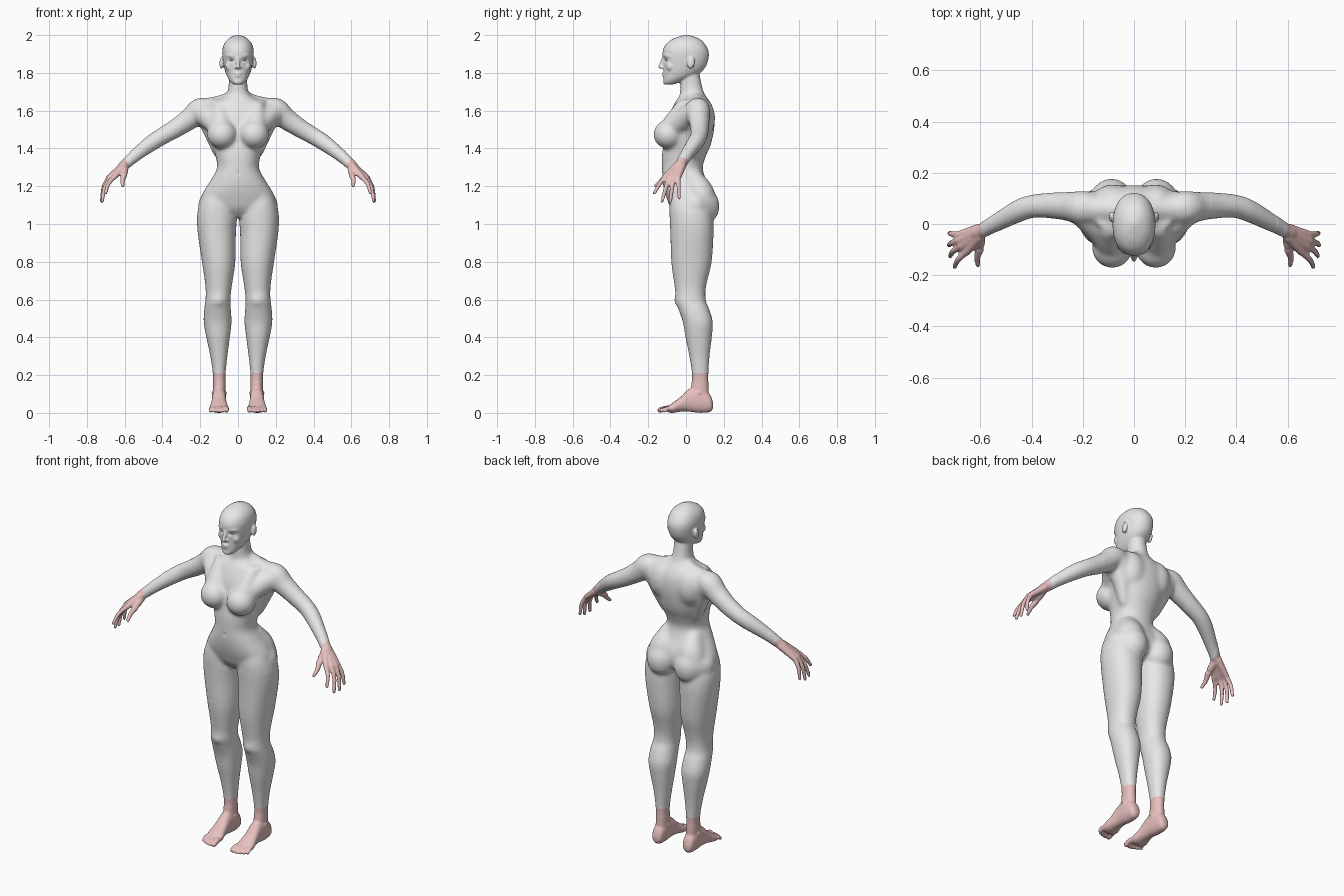
import bpy, bmesh, math
from mathutils import Vector, Matrix

VOXEL = 0.0056
bm = bmesh.new()


def material(name, rgb):
    m = bpy.data.materials.new(name)
    m.diffuse_color = (*rgb, 1)
    return m


def spline(rows, steps=5):
    """Smooth curve through rows of numbers."""
    out = []
    for i in range(len(rows) - 1):
        a, b = rows[max(i - 1, 0)], rows[i]
        c, d = rows[i + 1], rows[min(i + 2, len(rows) - 1)]
        for k in range(steps):
            t = k / steps
            out.append([q + .5 * t * (r - p + t * (2*p - 5*q + 4*r - s + t * (3*(q - r) + s - p)))
                        for p, q, r, s in zip(a, b, c, d)])
    return out + [list(rows[-1])]


def skin(rings):
    """Closed tube through rings of points."""
    loops = [[bm.verts.new(p) for p in r] for r in rings]
    n = len(loops[0])
    for a, b in zip(loops, loops[1:]):
        for i in range(n):
            bm.faces.new((a[i], a[(i + 1) % n], b[(i + 1) % n], b[i]))
    bm.faces.new(loops[0][::-1])
    bm.faces.new(loops[-1])


def oval(n=32, power=.92):
    for i in range(n):
        c, s = math.cos(2*math.pi*i/n), math.sin(2*math.pi*i/n)
        yield math.copysign(abs(c)**power, c), math.copysign(abs(s)**power, s)


def loft_up(rows, side=1):
    """Rows: z, x0, x1, y front, y back."""
    skin([[(side*((x0+x1)/2 + c*(x1-x0)/2), (f+b)/2 + s*(b-f)/2, z) for c, s in oval()]
          for z, x0, x1, f, b in spline(rows)])


def loft_back(rows, side):
    """Rows: y, centre x, half width, z bottom, z top."""
    skin([[(side*(x + c*w), y, (lo+hi)/2 + s*(hi-lo)/2) for c, s in oval()]
          for y, x, w, lo, hi in spline(rows)])


def limb(rows, side=1):
    """Round tube with domed ends. Rows: x, y, z, radius."""
    pts = spline(rows)
    pos = [Vector((side*p[0], p[1], p[2])) for p in pts]
    rings = []
    for i, p in enumerate(pos):
        d = (pos[min(i+1, len(pos)-1)] - pos[max(i-1, 0)]).normalized()
        ref = Vector((1, 0, 0)) if abs(d.y) > .8 else Vector((0, 1, 0))
        u = d.cross(ref).normalized()
        v = d.cross(u)
        r = pts[i][3]
        ends = [0]
        if i == 0:
            ends = [-.95, -.7, -.35, 0]
        elif i == len(pos) - 1:
            ends = [0, .35, .7, .95]
        for e in ends:
            q = r * math.sqrt(1 - e*e)
            rings.append([p + d*e*r + u*c*q + v*s*q for c, s in oval(20, 1)])
    skin(rings)


def ball(c, r, side=1, tilt=0):
    m = (Matrix.Translation((side*c[0], c[1], c[2])) @ Matrix.Rotation(tilt, 4, 'X')
         @ Matrix.Diagonal((*r, 1)))
    bmesh.ops.create_uvsphere(bm, u_segments=32, v_segments=20, radius=1, matrix=m)


# Torso and neck
loft_up([(z, -w, w, f, b) for z, w, f, b in [
    (1.035, .05, -.04, .08), (1.08, .15, -.08, .13), (1.13, .196, -.10, .142),
    (1.18, .178, -.116, .132), (1.24, .14, -.126, .104), (1.30, .111, -.128, .089),
    (1.36, .12, -.128, .106), (1.42, .137, -.12, .132), (1.50, .157, -.105, .149),
    (1.56, .163, -.095, .152), (1.61, .155, -.076, .145), (1.65, .125, -.054, .126),
    (1.68, .07, -.035, .104), (1.72, .051, -.031, .087), (1.80, .048, -.03, .07)]])

# Head
loft_up([(z, -w, w, f, b) for z, w, f, b in [
    (1.738, .022, -.112, -.07), (1.755, .042, -.119, -.02), (1.79, .062, -.119, .06),
    (1.83, .074, -.119, .103), (1.88, .082, -.123, .12), (1.92, .083, -.122, .118),
    (1.955, .073, -.104, .098), (1.98, .052, -.07, .072), (1.995, .026, -.03, .036),
    (2.002, .006, -.004, .008)]])

# Nose, lips and chin
limb([(0, -.117, 1.885, .008), (0, -.127, 1.86, .009), (0, -.137, 1.832, .0105)])
ball((0, -.117, 1.796), (.02, .011, .006))
ball((0, -.116, 1.785), (.016, .011, .0065))
ball((0, -.108, 1.752), (.022, .014, .014))

for s in (1, -1):
    # Face halves: nostril, brow, cheek, ear
    ball((.010, -.123, 1.829), (.008, .01, .007), s)
    limb([(.015, -.113, 1.888, .009), (.042, -.105, 1.893, .009), (.06, -.082, 1.886, .008)], s)
    ball((.046, -.082, 1.835), (.021, .022, .026), s)
    ball((.088, .027, 1.852), (.010, .019, .032), s, -.2)
    # Chest
    ball((.085, -.092, 1.474), (.080, .081, .077), s)
    limb([(.088, -.085, 1.49, .066), (.094, -.052, 1.55, .058), (.1, -.02, 1.61, .045)], s)
    limb([(.11, -.055, 1.52, .055), (.155, .005, 1.565, .06), (.2, .05, 1.59, .06)], s)
    # Collarbone, shoulder slope, shoulder blade, side muscle
    limb([(.022, -.046, 1.644, .011), (.075, -.036, 1.642, .013), (.13, .005, 1.642, .02)], s)
    limb([(.03, .055, 1.665, .04), (.11, .058, 1.632, .046), (.19, .06, 1.604, .062)], s)
    ball((.085, .08, 1.56), (.08, .075, .11), s)
    limb([(.105, .04, 1.38, .03), (.13, .055, 1.48, .05), (.155, .06, 1.58, .07)], s)
    # Arm
    limb([(.15, .06, 1.60, .06), (.2, .063, 1.602, .067), (.25, .068, 1.56, .059),
          (.32, .072, 1.512, .051), (.395, .069, 1.468, .046), (.45, .051, 1.434, .044),
          (.52, .014, 1.382, .037), (.585, -.022, 1.326, .029), (.61, -.035, 1.305, .026)], s)
    # Palm
    for x0, y0, x1, y1, z1 in [(.602, -.05, .654, -.11, 1.25), (.606, -.039, .676, -.088, 1.246),
                               (.608, -.03, .686, -.066, 1.244), (.606, -.02, .684, -.042, 1.244)]:
        limb([(x0, y0, 1.308, .021), (x1, y1, z1, .015)], s)
    # Fingers and thumb
    for base, tip in [((.654, -.11, 1.25), (.700, -.167, 1.165)),
                      ((.676, -.088, 1.246), (.718, -.126, 1.122)),
                      ((.686, -.066, 1.244), (.722, -.083, 1.119)),
                      ((.684, -.042, 1.244), (.720, -.036, 1.138))]:
        mid = [(a + b)/2 for a, b in zip(base, tip)]
        limb([(*base, .0135), (mid[0] + .009, mid[1], mid[2] + .006, .0115), (*tip, .009)], s)
    limb([(.6, -.045, 1.298, .021), (.602, -.095, 1.262, .017), (.612, -.13, 1.23, .0125),
          (.609, -.16, 1.203, .0095)], s)
    # Buttock, blended up to the waist and out to the hip
    ball((.088, .085, 1.095), (.086, .093, .1), s)
    limb([(.075, .04, 1.23, .06), (.088, .07, 1.16, .083), (.1, .06, 1.08, .095)], s)
    limb([(.1, .08, 1.1, .085), (.135, .045, 1.1, .078)], s)
    # Leg
    loft_up([(1.20, .07, .14, -.07, .08), (1.15, .045, .184, -.08, .105), (1.10, .02, .206, -.088, .125),
             (1.04, .006, .217, -.087, .142), (.95, .011, .213, -.083, .146), (.80, .014, .191, -.078, .136),
             (.70, .028, .176, -.065, .113), (.64, .037, .171, -.057, .103), (.59, .04, .173, -.057, .106),
             (.55, .038, .179, -.041, .123), (.48, .034, .182, -.017, .142), (.40, .043, .168, -.003, .137),
             (.30, .056, .147, .017, .125), (.20, .066, .133, .031, .119), (.12, .066, .132, .025, .12),
             (.06, .068, .132, .02, .125)], s)
    ball((.104, -.032, .6), (.036, .03, .042), s)
    # Ankle bones and foot
    ball((.1, .07, .105), (.041, .022, .02), s)
    loft_back([(.143, .1, .016, .022, .055), (.125, .1, .032, .004, .1), (.07, .1, .037, .0, .14),
               (.02, .1, .037, .006, .13), (-.03, .101, .042, .006, .084), (-.07, .101, .05, 0, .054),
               (-.098, .101, .045, .003, .034)], s)
    # Toes
    for x, tip, r in [(.062, -.138, .0145), (.087, -.141, .0105), (.107, -.136, .010),
                      (.126, -.127, .0098), (.1445, -.115, .0095)]:
        limb([(.1 + (x - .1)*.85, -.075, .024, r), (x, (tip - .08)/2, .024, r), (x, tip, r, r)], s)

# Fuse the parts into one skin
bmesh.ops.recalc_face_normals(bm, faces=bm.faces)
mesh = bpy.data.meshes.new("body")
bm.to_mesh(mesh)
bm.free()
body = bpy.data.objects.new("body", mesh)
bpy.context.collection.objects.link(body)
rm = body.modifiers.new("fuse", 'REMESH')
rm.mode = 'VOXEL'
rm.voxel_size = VOXEL
fused = bpy.data.meshes.new_from_object(body.evaluated_get(bpy.context.evaluated_depsgraph_get()))
body.modifiers.clear()
body.data = fused
fused.name = "body"
grey = material("grey skin", (.8, .8, .8))
pink = material("pink skin", (.8, .53, .52))
fused.materials.clear()
fused.materials.append(grey)
fused.materials.append(pink)

bm = bmesh.new()
bm.from_mesh(fused)


def relax(verts, times):
    for _ in range(times):
        bmesh.ops.smooth_vert(bm, verts=verts, factor=.5, use_axis_x=True, use_axis_y=True, use_axis_z=True)


# Soften the trunk and limbs more than the face, hands and feet
relax(bm.verts[:], 2)
relax([v for v in bm.verts if abs(v.co.x) < .56 and .16 < v.co.z < 1.72], 14)
relax([v for v in bm.verts if abs(v.co.x) < .3 and 1.06 < v.co.z < 1.7], 16)

# Eye sockets, mouth line and navel pressed in
dents = [((s*.033, -.118, 1.868), (.017, .03, .010), .010) for s in (1, -1)]
dents += [((0, -.125, 1.7905), (.018, .03, .003), .003), ((0, -.127, 1.27), (.008, .02, .01), .004)]
for v in bm.verts:
    if v.co.y < -.05:
        for c, r, depth in dents:
            q = sum(((a - b)/k)**2 for a, b, k in zip(v.co, c, r))
            if q < 9:
                v.co.y += depth * math.exp(-q)

# Clean colour borders at the wrists and ankles
cuts = [(Vector((0, 0, .21)), Vector((0, 0, -1)))]
cuts += [(Vector((s*.585, 0, 1.328)), Vector((s*.88, 0, -.47)).normalized()) for s in (1, -1)]
for co, no in cuts:
    near = [f for f in bm.faces if abs((f.calc_center_median() - co).dot(no)) < .03
            and (no.z < -.9 or f.calc_center_median().x * no.x > .4)]
    geom = set(near) | {e for f in near for e in f.edges} | {v for f in near for v in f.verts}
    bmesh.ops.bisect_plane(bm, geom=list(geom), plane_co=co, plane_no=no)
for f in bm.faces:
    f.smooth = True
    c = f.calc_center_median()
    hand = any((c - co).dot(no) > 0 and c.x*no.x > .4 for co, no in cuts[1:])
    f.material_index = int(c.z < .21 or hand)
bm.to_mesh(fused)
bm.free()

# Eyes
for s, label in ((1, "left"), (-1, "right")):
    bpy.ops.mesh.primitive_uv_sphere_add(segments=20, ring_count=12, radius=1, location=(s*.033, -.099, 1.868))
    eye = bpy.context.object
    eye.name = label + "_eye"
    eye.scale = (.013, .011, .0065)
    eye.data.materials.append(grey)
    bpy.ops.object.shade_smooth()
